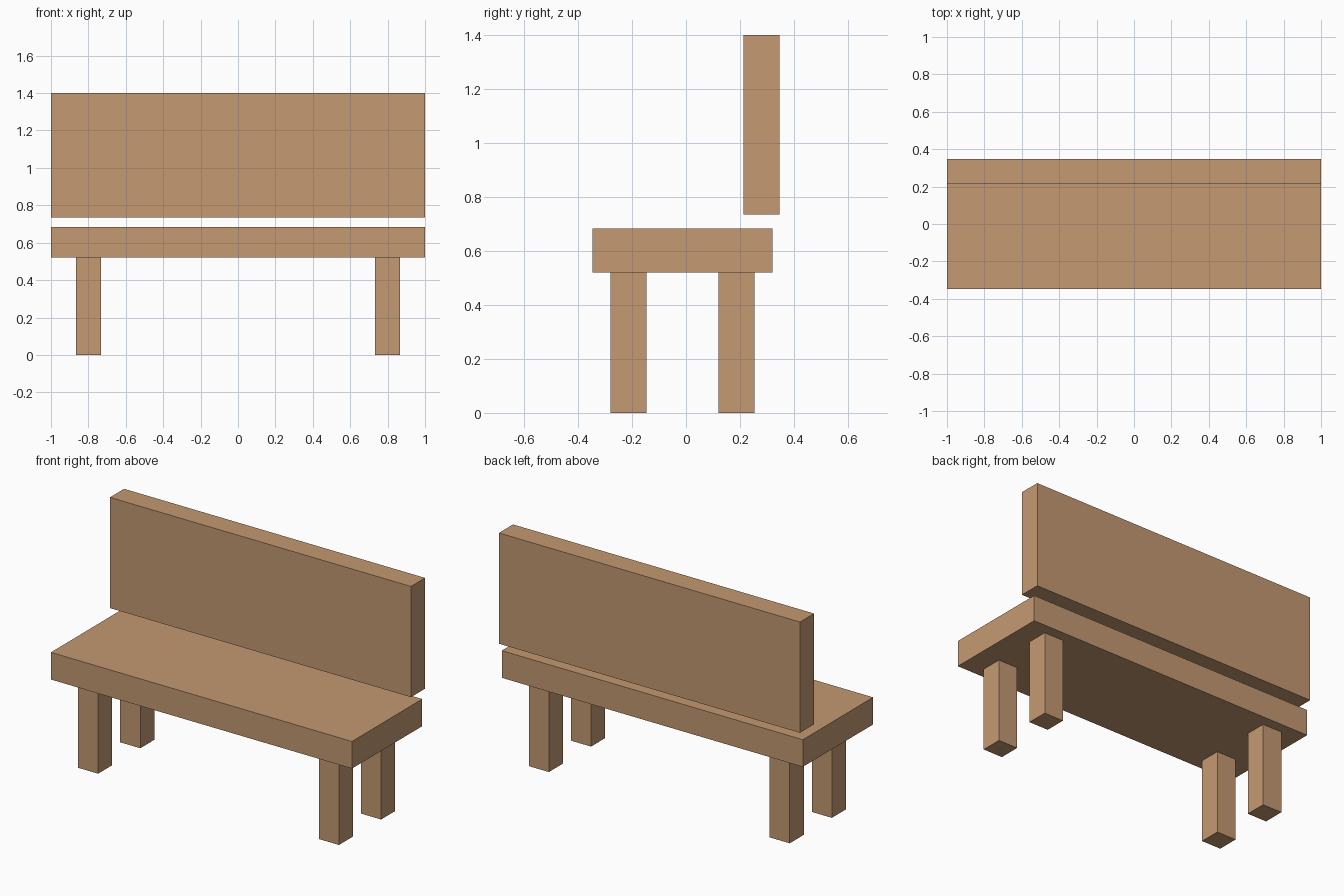
import bpy

if "Cube" in bpy.data.objects:
    bpy.data.objects.remove(bpy.data.objects["Cube"])

wood = bpy.data.materials.new("light_brown_wood")
wood.diffuse_color = (0.55, 0.32, 0.17, 1.0)
wood.use_nodes = True
wood.node_tree.nodes["Principled BSDF"].inputs["Base Color"].default_value = wood.diffuse_color


def box(name, x, y, z):
    """Box spanning the (min, max) ranges given for each axis."""
    spans = (x, y, z)
    bpy.ops.mesh.primitive_cube_add(size=1, location=[(a + b) / 2 for a, b in spans])
    obj = bpy.context.object
    obj.name = name
    obj.scale = [b - a for a, b in spans]
    bpy.ops.object.transform_apply(location=False, rotation=False, scale=True)
    obj.data.materials.append(wood)
    return obj


# Seat slab and the backrest floating just above it
box("seat", (-1, 1), (-0.347, 0.32), (0.52, 0.683))
box("backrest", (-1, 1), (0.213, 0.347), (0.735, 1.4))

# Four square legs
LEG = 0.0667  # half width
for side, cx in (("left", -0.8), ("right", 0.8)):
    for end, cy in (("front", -0.213), ("back", 0.187)):
        box(f"{end}_{side}_leg", (cx - LEG, cx + LEG), (cy - LEG, cy + LEG), (0, 0.52))
